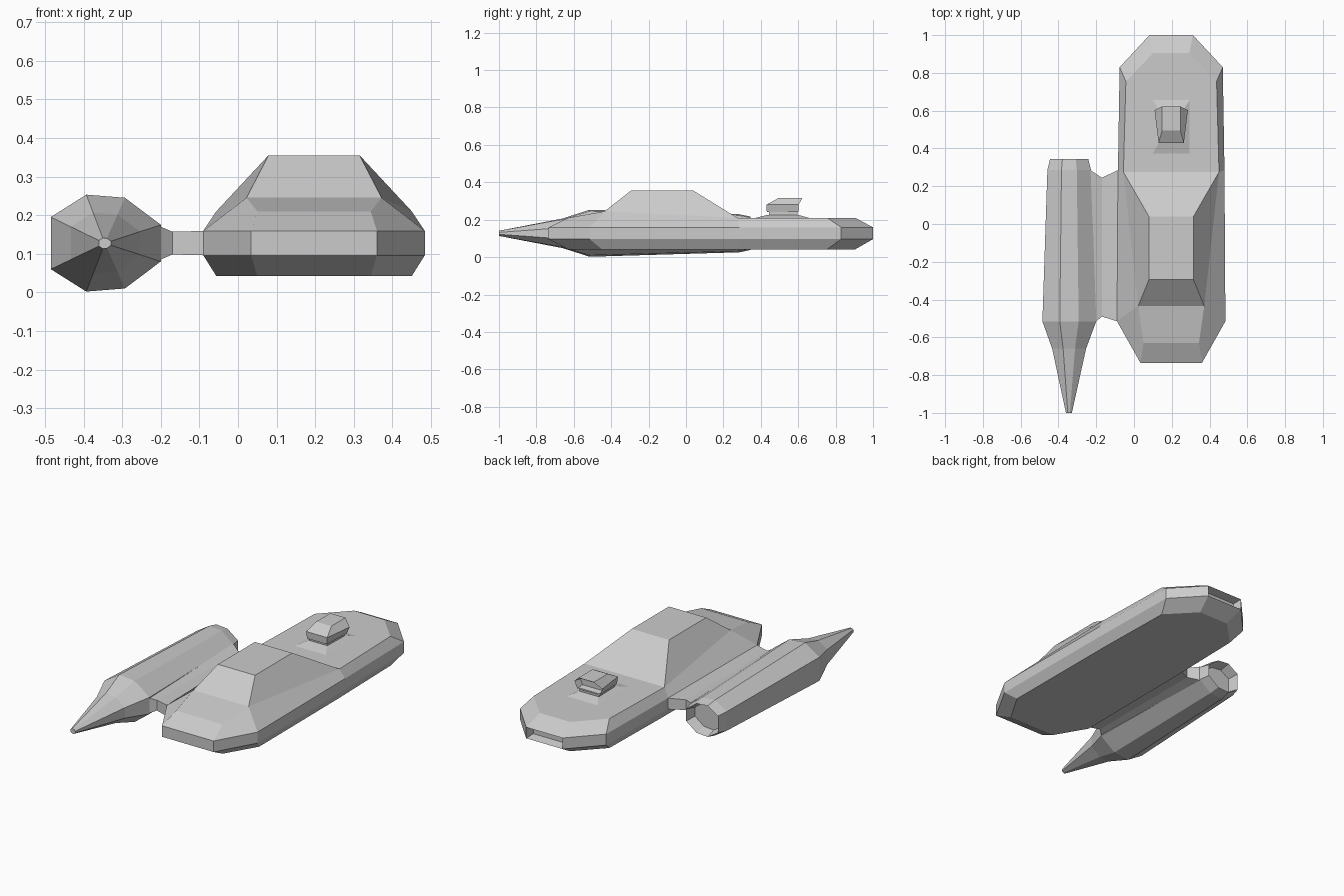
import bpy, bmesh
from mathutils import Vector

if "Cube" in bpy.data.objects:
    bpy.data.objects.remove(bpy.data.objects["Cube"])

CX = 0.197  # centre line of the main hull


def finish(name, bm):
    bmesh.ops.recalc_face_normals(bm, faces=bm.faces)
    me = bpy.data.meshes.new(name)
    bm.to_mesh(me)
    bm.free()
    ob = bpy.data.objects.new(name, me)
    bpy.context.collection.objects.link(ob)
    return ob


def loft(rings, caps=True):
    bm = bmesh.new()
    vs = [[bm.verts.new(p) for p in r] for r in rings]
    n = len(rings[0])
    for a, b in zip(vs, vs[1:]):
        for i in range(n):
            j = (i + 1) % n
            bm.faces.new((a[i], a[j], b[j], b[i]))
    if caps:
        bm.faces.new(vs[0])
        bm.faces.new(vs[-1])
    bmesh.ops.recalc_face_normals(bm, faces=bm.faces)
    return bm


def recess(bm, faces, rim, depth):
    # inset a rear opening and push it forward
    bmesh.ops.inset_region(bm, faces=faces, thickness=rim, use_even_offset=True)
    verts = {v for f in faces for v in f.verts}
    bmesh.ops.translate(bm, verts=list(verts), vec=(0, -depth, 0))


def rect(wf, wr, yf, yr, z):
    return [(CX - wf, yf, z), (CX + wf, yf, z), (CX + wr, yr, z), (CX - wr, yr, z)]


# Main hull: half outline mirrored about its centre line
outline = [(0.163, -0.735), (0.287, -0.515), (0.282, 0.285), (0.273, 0.83), (0.115, 1.0)]
under = [(0.147, -0.63), (0.253, -0.45), (0.25, 0.275), (0.24, 0.755), (0.095, 0.905)]
deck = [(0.147, -0.63, 0.21), (0.175, -0.435, 0.245), (0.253, 0.275, 0.21),
        (0.24, 0.755, 0.21), (0.095, 0.905, 0.21)]
pts = {}
for i in range(5):
    pts['u%d' % i] = (*under[i], 0.042)
    pts['l%d' % i] = (*outline[i], 0.096)
    pts['m%d' % i] = (*outline[i], 0.159)
    pts['d%d' % i] = deck[i]
pts['a'] = (0.118, -0.295, 0.355)
pts['b'] = (0.118, 0.04, 0.355)

bm = bmesh.new()
R = {k: bm.verts.new((CX + p[0], p[1], p[2])) for k, p in pts.items()}
L = {k: bm.verts.new((CX - p[0], p[1], p[2])) for k, p in pts.items()}
for lo, hi in ('ul', 'lm', 'md'):
    for i in range(4):
        keys = (lo + str(i), lo + str(i + 1), hi + str(i + 1), hi + str(i))
        for side in (R, L):
            bm.faces.new([side[k] for k in keys])
for side in (R, L):
    bm.faces.new([side[k] for k in ('a', 'b', 'd2', 'd1')])
spans = ['u0 u1 u2 u3 u4', 'u0 l0', 'l0 m0', 'm0 d0', 'd0 d1', 'd1 a', 'a b',
         'b d2', 'd2 d3 d4', 'd4 m4', 'm4 l4', 'l4 u4']
made = {}
for s in spans:
    ks = s.split()
    made[s] = bm.faces.new([R[k] for k in ks] + [L[k] for k in reversed(ks)])
bmesh.ops.recalc_face_normals(bm, faces=bm.faces)
recess(bm, [made['m4 l4']], 0.01, 0.05)
finish('main_hull', bm)

# Turret plinth and neck
finish('turret_plinth', loft([rect(0.1, 0.1, 0.37, 0.66, 0.209),
                              rect(0.062, 0.062, 0.435, 0.6, 0.226)]))
finish('turret_neck', loft([rect(0.058, 0.062, 0.445, 0.595, 0.22),
                            rect(0.058, 0.062, 0.445, 0.595, 0.243)]))

# Turret head with an open back
bm = loft([rect(0.062, 0.072, 0.432, 0.6, 0.24), rect(0.067, 0.088, 0.43, 0.602, 0.28),
           rect(0.048, 0.048, 0.495, 0.622, 0.316)])
recess(bm, [f for f in bm.faces if f.calc_center_median().y > 0.595], 0.008, 0.04)
finish('turret_head', bm)

# Side pod: one octagon section scaled along its length
C = Vector((-0.345, 0.127))
section = [(-0.485, 0.195), (-0.485, 0.06), (-0.393, 0.002), (-0.293, 0.01),
           (-0.2, 0.08), (-0.2, 0.175), (-0.293, 0.245), (-0.393, 0.253)]
rings = []
for y, s in ((-1.0, 0.11), (-0.66, 0.63), (-0.515, 1.0), (0.285, 0.81), (0.345, 0.71)):
    ps = [C + (Vector(p) - C) * s for p in section]
    rings.append([(p.x, y, p.y) for p in ps])
bm = loft(rings)
recess(bm, [f for f in bm.faces if f.calc_center_median().y > 0.34], 0.015, 0.06)
finish('side_pod', bm)


# Strut joining the pod to the hull
def strut(xf, xr, yf, yr, z0, z1):
    return [(xf, yf, z0), (xr, yr, z0), (xr, yr, z1), (xf, yf, z1)]


finish('pod_strut', loft([strut(-0.2, -0.23, -0.515, 0.285, 0.085, 0.17),
                          strut(-0.17, -0.17, -0.49, 0.245, 0.098, 0.157),
                          strut(-0.09, -0.085, -0.515, 0.285, 0.096, 0.159)]))
